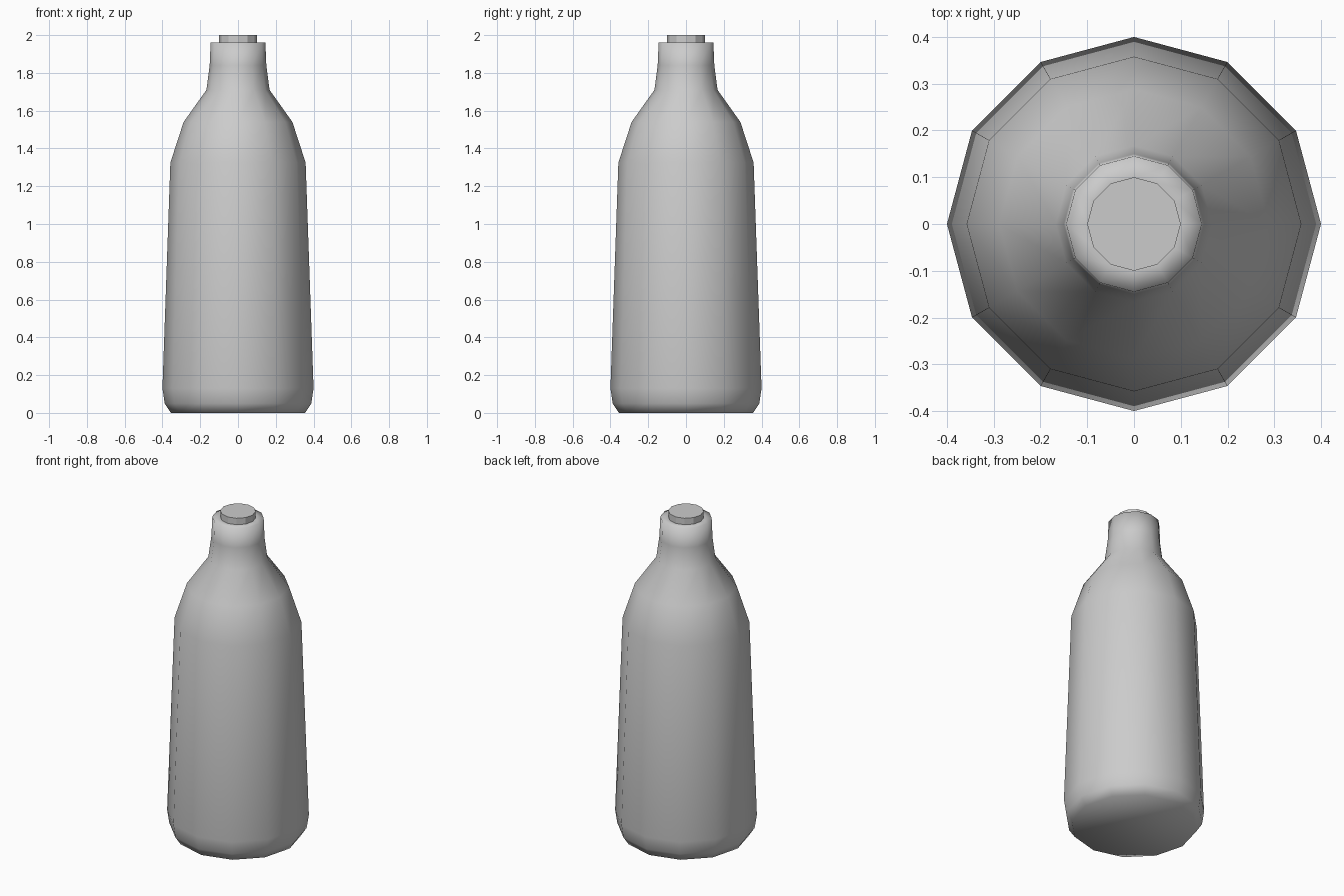
import bpy, bmesh
from math import cos, sin, tau

if "Cube" in bpy.data.objects:
    bpy.data.objects.remove(bpy.data.objects["Cube"])

SIDES = 12


def lathe(name, profile, smooth):
    """Revolve (radius, z) points around z and close both ends."""
    bm = bmesh.new()
    rings = [[bm.verts.new((r * cos(tau * i / SIDES), r * sin(tau * i / SIDES), z))
              for i in range(SIDES)] for r, z in profile]
    for a, b in zip(rings, rings[1:]):
        for i in range(SIDES):
            j = (i + 1) % SIDES
            bm.faces.new((a[i], a[j], b[j], b[i]))
    bm.faces.new(rings[0][::-1])
    bm.faces.new(rings[-1])
    for f in bm.faces:
        f.smooth = smooth
    mesh = bpy.data.meshes.new(name)
    bm.to_mesh(mesh)
    bm.free()
    obj = bpy.data.objects.new(name, mesh)
    bpy.context.collection.objects.link(obj)
    return obj


# Bottle body: rounded base, tapering wall, shoulder, neck and flat rim
lathe("bottle_body", [(0.355, 0), (0.388, 0.05), (0.40, 0.13), (0.358, 1.325),
                      (0.288, 1.54), (0.167, 1.71), (0.15, 1.84), (0.145, 1.96),
                      (0.10, 1.96)], True)

# Stopper standing on the rim
lathe("stopper", [(0.10, 1.96), (0.10, 2.0)], False)
